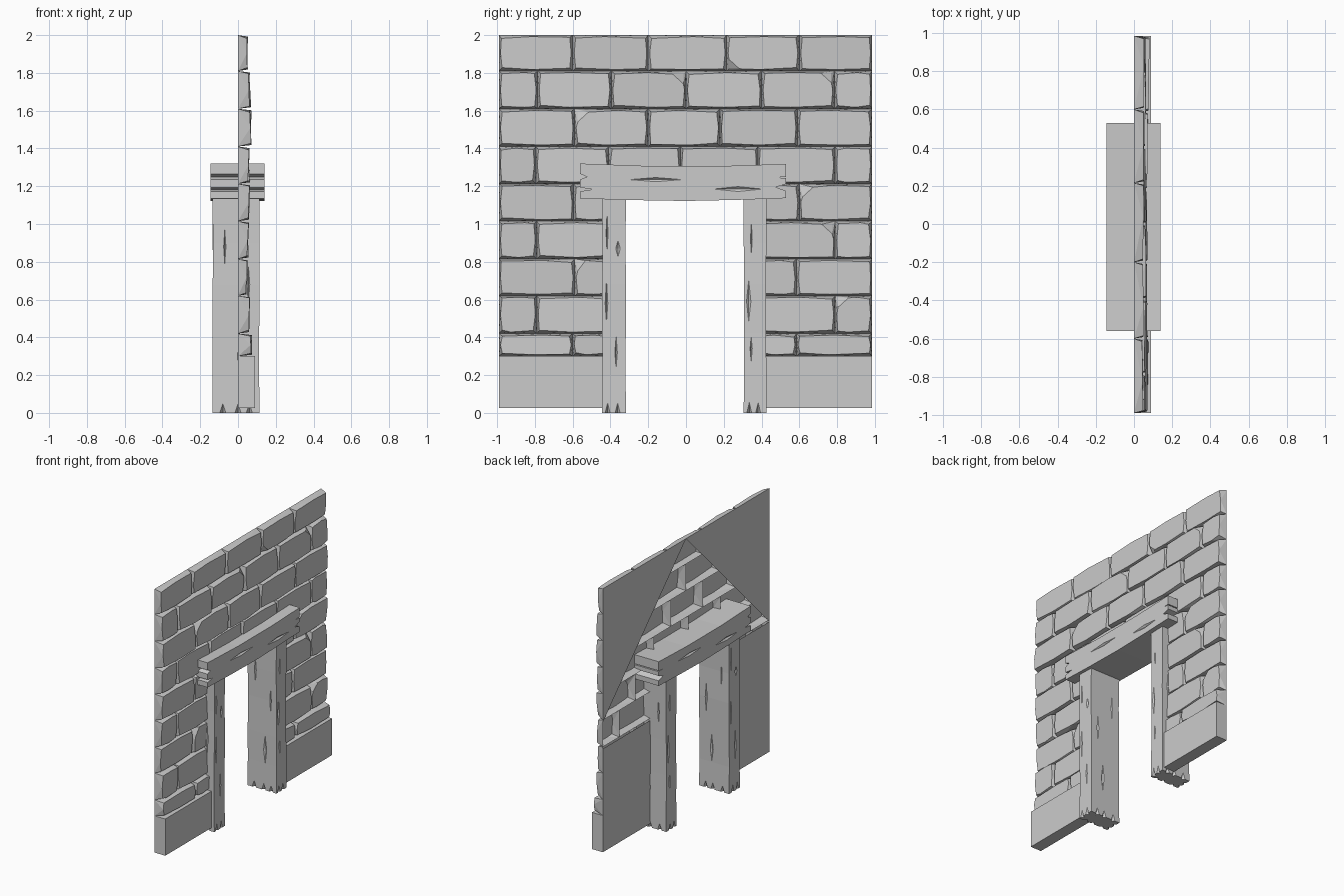
import bpy, bmesh, random
from mathutils import Vector

if "Cube" in bpy.data.objects:
    bpy.data.objects.remove(bpy.data.objects["Cube"])

random.seed(4)
rnd = lambda a: random.uniform(-a, a)


def finish(bm, name):
    me = bpy.data.meshes.new(name)
    bm.to_mesh(me)
    bm.free()
    ob = bpy.data.objects.new(name, me)
    bpy.context.collection.objects.link(ob)
    return ob


def add_block(bm, y0, y1, z0, z1, depth, inset=0.011, wob=0.004, chip=None):
    """Open-backed tapered stone: hull of a back rectangle and a wobbly front outline."""
    pts = [(0, y, z) for y in (y0, y1) for z in (z0, z1)]
    yc, zc = (y0 + y1) / 2, (z0 + z1) / 2
    ty, tz = rnd(wob * 4), rnd(wob * 15)
    front = lambda y, z: (depth + ty * (y - yc) + tz * (z - zc), y, z)
    for sy in (-1, 1):
        for sz in (-1, 1):
            y = (y0 if sy < 0 else y1) - sy * (inset + abs(rnd(wob * 2)))
            z = (z0 if sz < 0 else z1) - sz * (inset + abs(rnd(wob * 2)))
            if chip == (sy, sz):
                pts += [front(y - sy * 0.055, z), front(y, z - sz * 0.05),
                        (depth * 0.45, y, z)]
            else:
                pts.append(front(y, z))
    if wob:
        pts += [front(yc + rnd(0.04), z0 + 0.008), front(yc + rnd(0.04), z1 - 0.008),
                front(y0 + 0.008, zc), front(y1 - 0.008, zc)]
    b = bmesh.new()
    for p in pts:
        b.verts.new(p)
    bmesh.ops.convex_hull(b, input=b.verts)
    back = [f for f in b.faces if all(v.co.x < 1e-5 for v in f.verts)]
    bmesh.ops.delete(b, geom=back, context='FACES')
    bmesh.ops.dissolve_limit(b, angle_limit=0.01, verts=b.verts, edges=b.edges)
    me = bpy.data.meshes.new("tmp")
    b.to_mesh(me)
    b.free()
    bm.from_mesh(me)
    bpy.data.meshes.remove(me)


def carve(ob, dents):
    """Cut diamond-shaped cracks: each dent is (centre, half sizes)."""
    bm = bmesh.new()
    for c, h in dents:
        b = [bm.verts.new(Vector(c) + Vector([s * h[i] if i == a else 0 for i in range(3)]))
             for a in range(3) for s in (-1, 1)]
        bmesh.ops.convex_hull(bm, input=b)
    cutter = finish(bm, "crack_cutter")
    cutter.hide_render = True
    m = ob.modifiers.new("cracks", 'BOOLEAN')
    m.operation, m.solver, m.object = 'DIFFERENCE', 'EXACT', cutter
    bpy.context.view_layer.objects.active = ob
    bpy.ops.object.modifier_apply(modifier=m.name)
    bpy.data.objects.remove(cutter)


# Brick courses: z range, depth, runs of joint positions
L, R, I, J = -0.99, 0.985, -0.40, 0.39
courses = [
    (1.81, 2.0, .048, [[L, -.6, -.2, .215, .6, R]]),
    (1.61, 1.81, .06, [[L, -.785, -.395, 0, .4, .785, R]]),
    (1.41, 1.61, .064, [[L, -.59, -.2, .18, .59, R]]),
    (1.213, 1.41, .055, [[L, -.795, -.41, -.03, .38, .79, R]]),
    (1.015, 1.213, .056, [[L, -.595, I], [J, .6, R]]),
    (.815, 1.015, .055, [[L, -.79, I], [J, .79, R]]),
    (.62, .815, .046, [[L, -.59, I], [J, .585, R]]),
    (.42, .62, .058, [[L, -.79, I], [J, .79, R]]),
    (.30, .42, .074, [[L, -.6, I], [J, .585, R]]),
]
chips = {(0, 3): (-1, -1), (1, 2): (1, 1), (1, 4): (1, 1), (2, 1): (-1, 1),
         (4, 3): (-1, 1), (5, 2): (1, 1), (6, 1): (-1, 1), (7, 3): (-1, 1)}
bm = bmesh.new()
for r, (z0, z1, d, runs) in enumerate(courses):
    spans = [s for run in runs for s in zip(run, run[1:])]
    for k, (a, b) in enumerate(spans):
        add_block(bm, a, b, z0, z1, d + rnd(.004), chip=chips.get((r, k)))
finish(bm, "brick_wall")

# Plain plinth blocks
bm = bmesh.new()
for a, b in ((L, I), (J, R)):
    add_block(bm, a, b, .025, .30, .09, inset=0, wob=0)
finish(bm, "plinth")

# Partial back sheet
bm = bmesh.new()
for poly in ([(R, 2), (0, 2), (R, 1.0)],
             [(0, 2), (L, 2), (L, 1.0)],
             [(R, .8), (J, .8), (J, .025), (R, .025)],
             [(I, 1.0), (L, 1.0), (L, .025), (I, .025)]):
    f = bm.faces.new([bm.verts.new((0, y, z)) for y, z in poly])
    f.normal_update()
    if f.normal.x > 0:
        f.normal_flip()
finish(bm, "wall_back")


# Timber posts: slightly uneven stacked rings
def post(name, y0, y1, x0, x1, dents):
    bm = bmesh.new()
    rings = []
    for i, z in enumerate((0, .2, .42, .68, .9, 1.14)):
        j = .004 if 0 < i < 5 else 0
        a, b, c, d = y0 + abs(rnd(j)), y1 - abs(rnd(j)), x0 + abs(rnd(j)), x1 - abs(rnd(j))
        rings.append([bm.verts.new(p) for p in ((c, a, z), (d, a, z), (d, b, z), (c, b, z))])
    for lo, hi in zip(rings, rings[1:]):
        for i in range(4):
            k = (i + 1) % 4
            bm.faces.new((lo[i], lo[k], hi[k], hi[i]))
    bm.faces.new(rings[0][::-1])
    bm.faces.new(rings[-1])
    ob = finish(bm, name)
    cuts = []
    # Broad-face cracks, copied shifted to the hidden side
    for y, z, h, w in dents:
        cuts.append(((x1, y, z), (.012, w, h)))
        cuts.append(((x0, y0 + y1 - y, z + .02), (.012, w, h)))
    # Side cracks
    for y in (y0, y1):
        for x, z, h, w in ((-.07, .88, .11, .008), (.01, .3, .13, .016), (.055, .68, .12, .008)):
            cuts.append(((x, y, z), (w, .012, h)))
        # Splintered foot notches
        for x in (-.08, .0, .06):
            cuts.append(((x, y, 0), (.016, .02, .05)))
    for x in (x0, x1):
        for y in (y0 + .03, y1 - .045):
            cuts.append(((x, y, 0), (.02, .013, .055)))
    carve(ob, cuts)


post("left_post", -.445, -.317, -.135, .115,
     [(-.418, .95, .12, .006), (-.36, .87, .05, .014), (-.421, .58, .13, .008), (-.37, .32, .12, .009)])
post("right_post", .305, .427, -.135, .105,
     [(.346, .92, .10, .006), (.332, .59, .13, .014), (.345, .34, .08, .007)])

# Lintel: bowed beam with split ends, extruded through the wall
profile = [(-.56, 1.135), (-.30, 1.127), (0, 1.122), (.28, 1.128), (.53, 1.137),
           (.53, 1.175), (.475, 1.195), (.53, 1.212), (.53, 1.243), (.48, 1.246), (.53, 1.25), (.53, 1.318),
           (.2, 1.307), (-.2, 1.307), (-.56, 1.32),
           (-.56, 1.265), (-.525, 1.25), (-.56, 1.235), (-.56, 1.193), (-.495, 1.183), (-.56, 1.173)]
bm = bmesh.new()
f = bm.faces.new([bm.verts.new((-.145, y, z)) for y, z in profile])
ext = bmesh.ops.extrude_face_region(bm, geom=[f])
bmesh.ops.translate(bm, vec=(.285, 0, 0), verts=[v for v in ext['geom'] if isinstance(v, bmesh.types.BMVert)])
bmesh.ops.recalc_face_normals(bm, faces=bm.faces)
lintel = finish(bm, "lintel")
carve(lintel, [((x, y * s, z), (.012, h, w)) for x, s in ((.14, 1), (-.145, -1))
               for y, z, h, w in ((-.16, 1.235, .14, .011), (.275, 1.185, .13, .013))])
